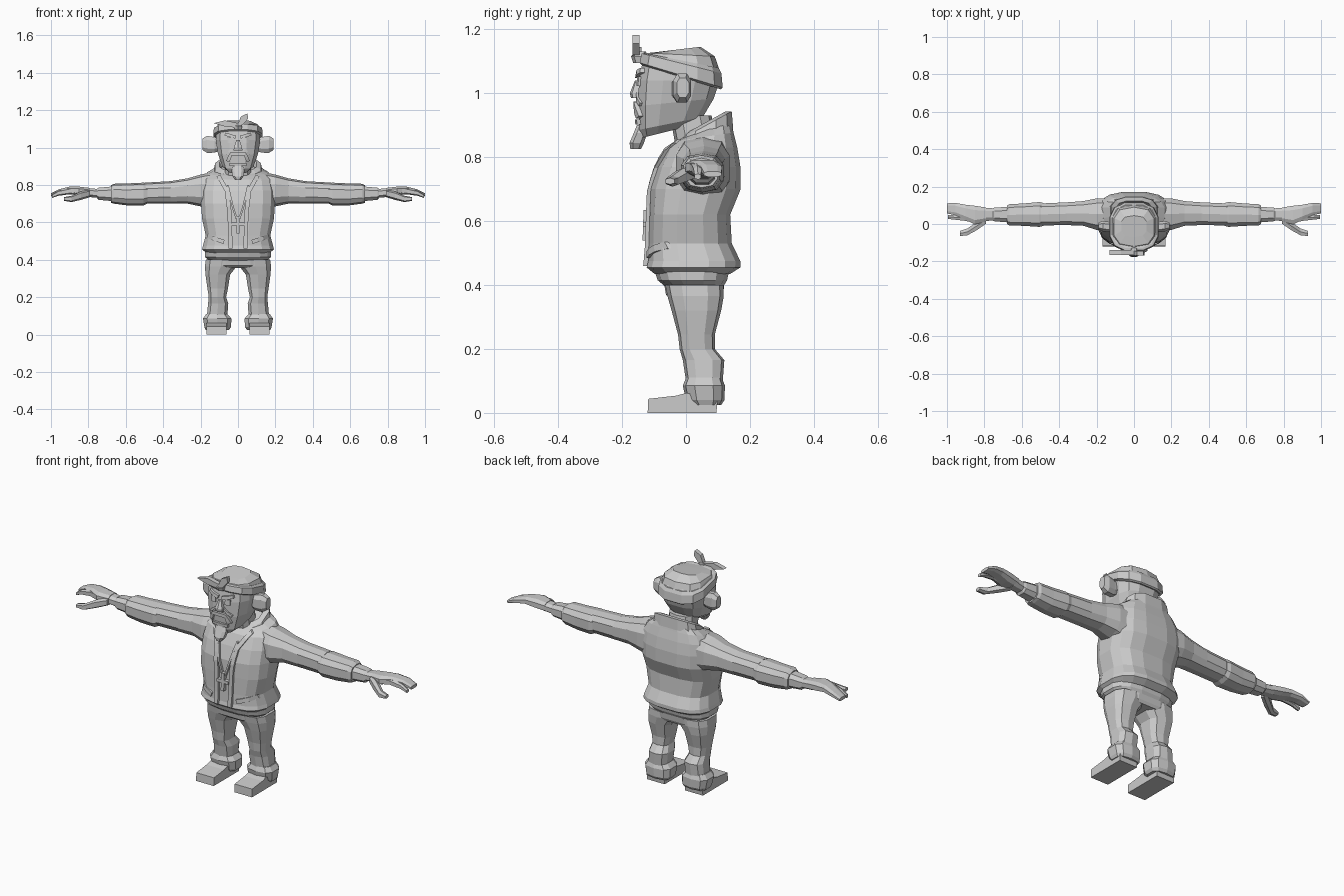
import bpy, math
from mathutils import Vector
from mathutils.bvhtree import BVHTree

grey = bpy.data.materials.new("plain grey")
grey.diffuse_color = (0.6, 0.6, 0.6, 1)


def make(name, verts, faces, mirror=False):
    me = bpy.data.meshes.new(name)
    me.from_pydata([tuple(v) for v in verts], [], faces)
    me.materials.append(grey)
    ob = bpy.data.objects.new(name, me)
    bpy.context.collection.objects.link(ob)
    if mirror:
        ob.modifiers.new("mirror", 'MIRROR').use_mirror_merge = False
    return ob


def loft(name, rows, axis='z', n=12, power=0.7, mirror=False, cap=True):
    """Rows are (position, a0, a1, b0, b1[, tilt]); a, b span the cross-section."""
    verts, faces = [], []
    for r in rows:
        t, a0, a1, b0, b1 = r[:5]
        tilt = r[5] if len(r) > 5 else 0
        for i in range(n):
            ang = 2 * math.pi * (i + 0.5) / n
            c, s = math.cos(ang), math.sin(ang)
            a = (a0 + a1) / 2 + (a1 - a0) / 2 * math.copysign(abs(c) ** power, c)
            b = (b0 + b1) / 2 + (b1 - b0) / 2 * math.copysign(abs(s) ** power, s)
            verts.append((a, b, t + tilt * b) if axis == 'z' else (t, a, b))
    for k in range(len(rows) - 1):
        for i in range(n):
            j = (i + 1) % n
            faces.append((k * n + i, k * n + j, k * n + n + j, k * n + n + i))
    if cap:
        faces.append(tuple(reversed(range(n))))
        faces.append(tuple(range(len(verts) - n, len(verts))))
    return make(name, verts, faces, mirror)


def tree(ob):
    return BVHTree.FromPolygons([v.co for v in ob.data.vertices],
                                [tuple(p.vertices) for p in ob.data.polygons])


def strip(name, base, pts, w, lift=0.01, mirror=False):
    """Raised band following a front-view (x, z) path over a surface."""
    path = []
    for p, q in zip(pts, pts[1:]):
        path += [Vector(p).lerp(Vector(q), k / 3) for k in range(3)]
    path.append(Vector(pts[-1]))
    verts, faces = [], []
    for i, p in enumerate(path):
        d = (path[min(i + 1, len(path) - 1)] - path[max(i - 1, 0)]).normalized()
        side = Vector((-d.y, d.x)) * w / 2
        for q in (p - side, p + side):
            hit = base.ray_cast(Vector((q.x, -2, q.y)), Vector((0, 1, 0)))[0]
            y = hit.y if hit else -0.02
            verts += [(q.x, y - lift, q.y), (q.x, y + 0.01, q.y)]
    for i in range(len(path) - 1):
        k = 4 * i
        faces += [(k + a, k + b, k + 4 + b, k + 4 + a) for a, b in ((0, 2), (2, 3), (3, 1), (1, 0))]
    e = len(verts) - 4
    faces += [(0, 1, 3, 2), (e, e + 2, e + 3, e + 1)]
    return make(name, verts, faces, mirror)


def prism(name, poly, y0, y1, mirror=False, axis='y'):
    """Extrude an (x, z) polygon in y, or a (y, z) polygon in x."""
    n = len(poly)
    verts = [(a, y, b) if axis == 'y' else (y, a, b) for y in (y0, y1) for a, b in poly]
    faces = [tuple(range(n)), tuple(reversed(range(n, 2 * n)))]
    faces += [(i, n + i, n + (i + 1) % n, (i + 1) % n) for i in range(n)]
    return make(name, verts, faces, mirror)


# Jacket body, waist and collar
jacket = loft("jacket", [
    (0.435, -.17, .17, -.10, .14), (0.455, -.195, .195, -.125, .172),
    (0.475, -.19, .19, -.12, .172), (0.53, -.175, .175, -.118, .145),
    (0.62, -.195, .195, -.115, .14), (0.70, -.20, .20, -.112, .173),
    (0.77, -.20, .20, -.09, .172), (0.83, -.19, .19, -.06, .162),
    (0.855, -.165, .165, -.03, .15, .15), (0.865, -.11, .11, -.01, .14, .4)], n=16)
loft("shirt_hem", [(0.39, -.15, .15, -.06, .115), (0.415, -.18, .18, -.09, .13),
                   (0.46, -.18, .18, -.105, .14)], n=16)
loft("belt", [(0.355, -.13, .13, -.045, .11), (0.37, -.17, .17, -.065, .118),
              (0.40, -.172, .172, -.07, .122)], n=12)
loft("collar", [(0.835, -.135, .135, -.035, .15, .35), (0.865, -.125, .125, -.02, .145, .55),
                (0.875, -.10, .10, 0, .125, .55), (0.85, -.085, .085, .01, .115, .5)], n=12, cap=False)
loft("neck", [(0.82, -.075, .075, -.03, .10), (0.93, -.07, .07, -.05, .08)], n=10)

# Jacket front details
body = tree(jacket)
strip("lapel", body, [(.105, .85), (.06, .77), (.045, .65), (.04, .46)], .022, .012, True)
strip("chain", body, [(.055, .80), (.03, .69), (.008, .62)], .010, .012, True)
strip("cross_upright", body, [(0, .635), (0, .54)], .018, .02)
strip("cross_arms", body, [(-.035, .59), (.035, .59)], .016, .02)
strip("pocket_flap", body, [(.075, .495), (.165, .525)], .022, .010, True)

# Sleeves, cuffs and wrists
loft("upper_sleeve", [(.13, -.03, .14, .66, .87), (.20, -.035, .14, .685, .855),
                      (.27, -.012, .125, .70, .835), (.36, -.008, .118, .70, .82),
                      (.50, -.01, .112, .70, .812)], 'x', 10, .75, True)
loft("sleeve_cuff", [(.485, -.012, .115, .70, .805), (.505, -.018, .12, .69, .812),
                     (.59, -.012, .112, .69, .808), (.665, -.01, .108, .70, .806),
                     (.68, -.002, .10, .705, .797)], 'x', 10, .75, True)
loft("wrist", [(.66, .005, .095, .71, .795), (.745, .012, .09, .718, .787),
               (.755, .016, .086, .73, .78), (.81, .014, .09, .735, .785)], 'x', 8, .75, True)

# Hands
loft("palm", [(.79, .012, .09, .735, .785), (.85, -.005, .10, .742, .792),
              (.90, .02, .105, .752, .792), (.955, .045, .115, .748, .778),
              (1.0, .055, .112, .738, .756)], 'x', 8, .7, True)
loft("index_finger", [(.84, .0, .045, .742, .788), (.90, .015, .05, .75, .784),
                      (.96, .022, .05, .742, .77), (.995, .026, .048, .73, .748)], 'x', 6, .7, True)
loft("thumb", [(.79, .0, .05, .735, .775), (.84, -.035, .015, .72, .765),
               (.89, -.062, -.022, .708, .742), (.93, -.066, -.035, .715, .735)], 'x', 6, .7, True)

# Trouser legs, cuffs and shoes
loft("trouser_leg", [(.045, .05, .17, .01, .105), (.10, .055, .168, 0, .115),
                     (.165, .05, .162, -.01, .12), (.20, .062, .158, -.02, .09),
                     (.245, .052, .165, -.025, .09), (.32, .04, .176, -.045, .11),
                     (.365, .004, .18, -.058, .118), (.40, .0, .175, -.065, .118)],
     n=10, mirror=True)
loft("trouser_cuff", [(.025, .045, .175, .015, .11), (.04, .035, .182, .0, .12),
                      (.085, .032, .19, -.01, .122), (.11, .055, .172, 0, .112)],
     n=10, mirror=True)
prism("shoe", [(-.12, 0), (.095, 0), (.10, .05), (.0, .062), (-.03, .054), (-.118, .044)],
      .062, .168, True, 'x')

# Head and ears
head = loft("head", [
    (.895, -.055, .055, -.14, .03, .25), (.915, -.085, .085, -.148, .055, .2),
    (.975, -.11, .11, -.153, .09, .1), (1.04, -.122, .122, -.15, .108, .0),
    (1.09, -.12, .12, -.138, .10, -.1), (1.115, -.09, .09, -.11, .08, -.1)], n=12)
loft("ear", [(.09, -.035, .01, .985, 1.045), (.125, -.045, .012, .97, 1.058),
             (.165, -.042, .018, .968, 1.065), (.19, -.03, .01, .985, 1.05)],
     'x', 8, .75, True)

# Bandana with band, crown and front knot
loft("bandana_band", [(1.045, -.118, .118, -.14, .112, -.3), (1.052, -.135, .135, -.148, .118, -.3),
                      (1.09, -.132, .132, -.142, .114, -.25), (1.10, -.12, .12, -.13, .105, -.2)],
     n=12)
loft("bandana_crown", [(1.085, -.125, .125, -.135, .108, -.2), (1.12, -.11, .11, -.12, .09, -.05),
                       (1.14, -.07, .07, -.07, .045, .12)], n=10)
loft("bandana_knot", [(1.095, -.02, .02, -.165, -.12), (1.115, -.025, .025, -.172, -.12),
                      (1.13, -.015, .015, -.16, -.125)], n=6)
prism("knot_tail_up", [(-.005, 1.115), (.025, 1.12), (.055, 1.155), (.05, 1.182), (.015, 1.165)],
      -.168, -.145)
prism("knot_tail_side", [(.005, 1.105), (.0, 1.13), (-.07, 1.145), (-.13, 1.13), (-.07, 1.112)],
      -.165, -.14)

# Face
face = tree(head)
strip("brow", face, [(.012, 1.055), (.07, 1.072)], .016, .014, True)
strip("eye", face, [(.028, 1.038), (.056, 1.038)], .03, .008, True)
strip("cheek_fold", face, [(.02, 1.0), (.065, .965)], .012, .008, True)
loft("nose", [(.985, -.026, .026, -.172, -.14), (1.0, -.024, .024, -.176, -.14),
              (1.04, -.01, .01, -.16, -.14)], n=6)
strip("upper_lip", face, [(-.055, .925), (-.038, .965), (.038, .965), (.055, .925)], .018, .014)
strip("lower_lip", face, [(-.045, .91), (.045, .91)], .016, .012)
loft("beard", [(.825, -.016, .016, -.175, -.14), (.845, -.03, .03, -.178, -.13),
               (.875, -.036, .036, -.165, -.12), (.90, -.03, .03, -.155, -.11)], n=8)
